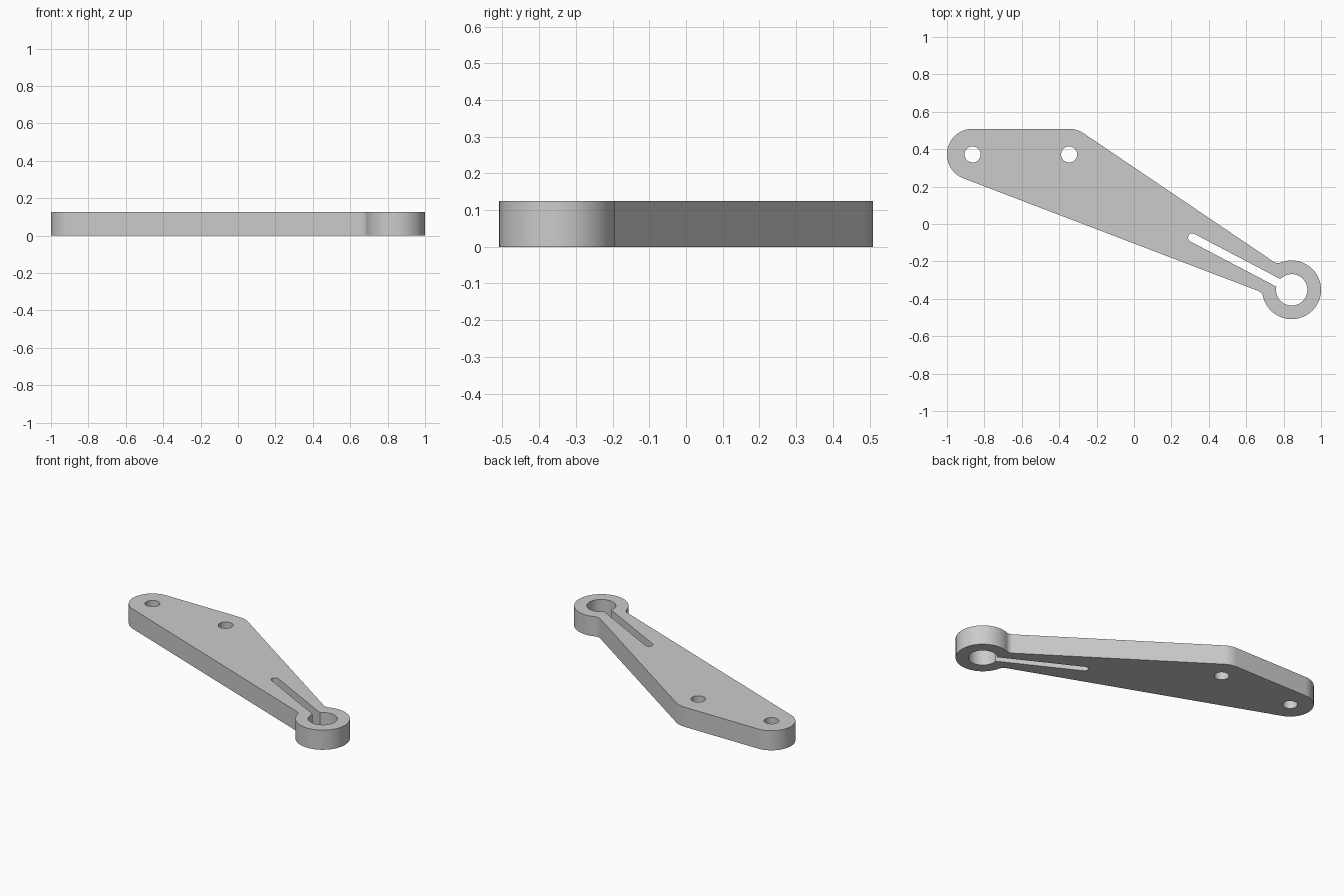
import bpy, bmesh
from math import radians, degrees, cos, sin, acos, asin
from mathutils import Vector

cube = bpy.data.objects.get("Cube")
if cube:
    bpy.data.objects.remove(cube, do_unlink=True)

THICKNESS = 0.125
LEFT_HOLE = Vector((-0.863, 0.372))
MID_HOLE = Vector((-0.347, 0.372))
RING = Vector((0.843, -0.352))
HOLE_R, EDGE_R = 0.043, 0.137
RING_R, BORE_R, FILLET_R = 0.157, 0.084, 0.045
SLOT_HALF, SLOT_LENGTH, SLOT_ANGLE = 0.023, 0.6, 152.3
UPPER_NORMAL, LOWER_NORMAL = 55.95, 249.1


def direction(angle):
    return Vector((cos(radians(angle)), sin(radians(angle))))


def arc(centre, radius, start, end, steps):
    return [centre + radius * direction(start + (end - start) * i / steps)
            for i in range(steps + 1)]


def fillet_angle(corner, normal):
    """Angle from a straight edge's normal to the fillet centre, about the ring."""
    inset = EDGE_R - direction(normal).dot(RING - corner)
    return degrees(acos((inset + FILLET_R) / (RING_R + FILLET_R)))


def add_loop(bm, points):
    verts = [bm.verts.new((p.x, p.y, 0)) for p in points]
    return [bm.edges.new((v, verts[i - 1])) for i, v in enumerate(verts)]


# Outer outline: clamp ring, fillet, two rounded corners, fillet
upper = UPPER_NORMAL + fillet_angle(MID_HOLE, UPPER_NORMAL)
lower = LOWER_NORMAL - fillet_angle(LEFT_HOLE, LOWER_NORMAL)
reach = RING_R + FILLET_R
outline = arc(RING, RING_R, lower - 360, upper, 64)
outline += arc(RING + reach * direction(upper), FILLET_R,
               upper + 180, UPPER_NORMAL + 180, 10)[1:]
outline += arc(MID_HOLE, EDGE_R, UPPER_NORMAL, 90, 10)
outline += arc(LEFT_HOLE, EDGE_R, 90, LOWER_NORMAL, 40)
outline += arc(RING + reach * direction(lower), FILLET_R,
               LOWER_NORMAL + 180, lower + 180, 10)[:-1]

# Bore joined to the clamping slot
gap = degrees(asin(SLOT_HALF / BORE_R))
keyhole = arc(RING, BORE_R, SLOT_ANGLE + gap, SLOT_ANGLE + 360 - gap, 48)
keyhole += arc(RING + SLOT_LENGTH * direction(SLOT_ANGLE), SLOT_HALF,
               SLOT_ANGLE - 90, SLOT_ANGLE + 90, 16)

# Fill the profile and extrude it to a plate
bm = bmesh.new()
edges = add_loop(bm, outline) + add_loop(bm, keyhole)
for centre in (LEFT_HOLE, MID_HOLE):
    edges += add_loop(bm, arc(centre, HOLE_R, 0, 360, 40)[:-1])
bmesh.ops.triangle_fill(bm, use_beauty=True, use_dissolve=False, edges=edges)
top = bmesh.ops.extrude_face_region(bm, geom=bm.faces[:])["geom"]
bmesh.ops.translate(bm, vec=(0, 0, THICKNESS),
                    verts=[g for g in top if isinstance(g, bmesh.types.BMVert)])
bmesh.ops.recalc_face_normals(bm, faces=bm.faces[:])
mesh = bpy.data.meshes.new("clamp_arm")
bm.to_mesh(mesh)
bm.free()
arm = bpy.data.objects.new("clamp_arm", mesh)
bpy.context.collection.objects.link(arm)

# Plain grey metal
grey = bpy.data.materials.new("light_grey")
grey.use_nodes = True
colour = (0.6, 0.6, 0.6, 1)
grey.diffuse_color = colour
grey.node_tree.nodes["Principled BSDF"].inputs["Base Color"].default_value = colour
mesh.materials.append(grey)

bpy.ops.object.select_all(action="DESELECT")
arm.select_set(True)
bpy.context.view_layer.objects.active = arm
bpy.ops.object.shade_smooth_by_angle(angle=radians(30))
